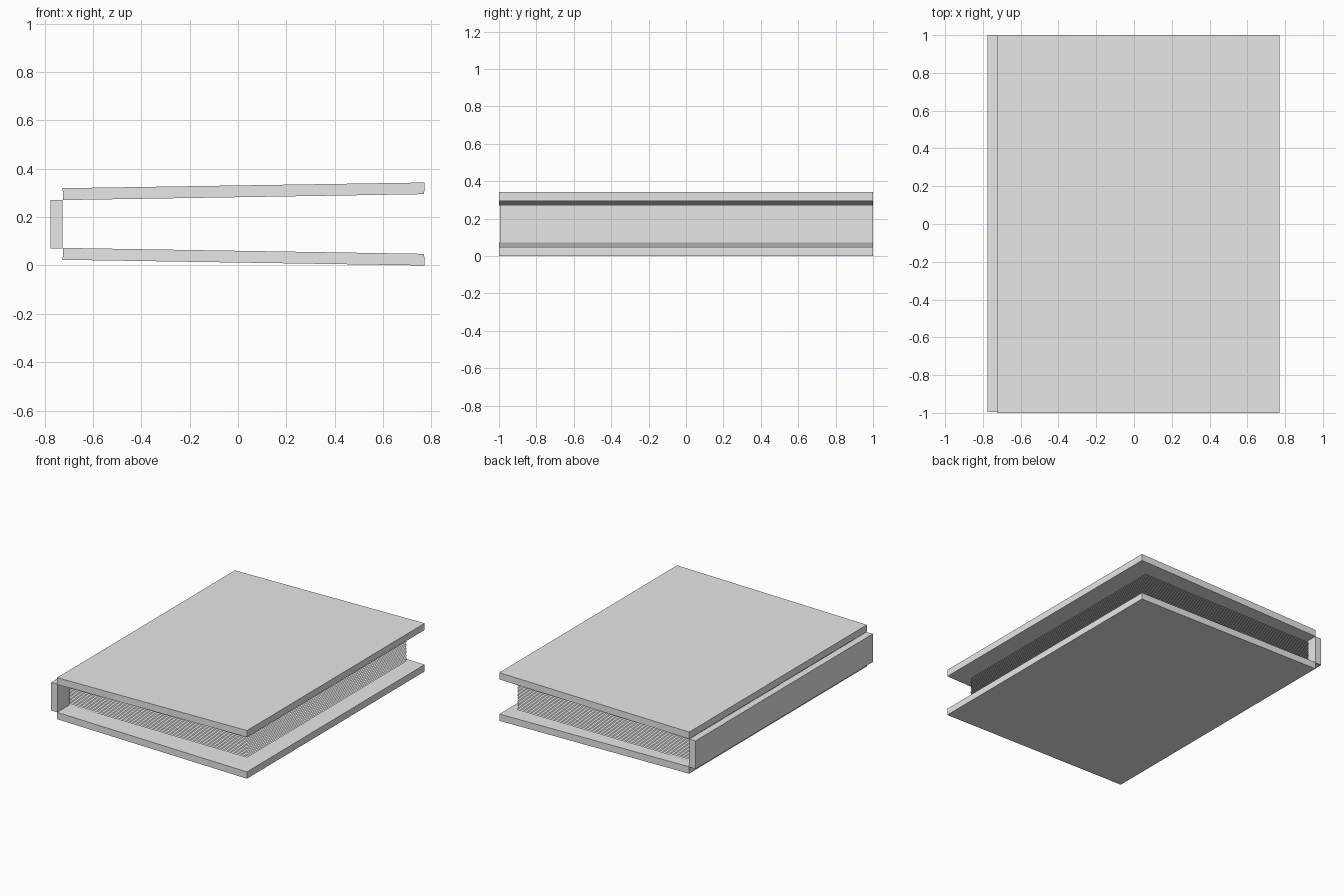
import bpy, bmesh

if "Cube" in bpy.data.objects:
    bpy.data.objects.remove(bpy.data.objects["Cube"])

grey = bpy.data.materials.new("light grey")
grey.diffuse_color = (0.8, 0.8, 0.8, 1)
grey.use_nodes = True
grey.node_tree.nodes["Principled BSDF"].inputs["Base Color"].default_value = grey.diffuse_color


def finish(name, bm):
    mesh = bpy.data.meshes.new(name)
    bm.to_mesh(mesh)
    bm.free()
    mesh.materials.append(grey)
    obj = bpy.data.objects.new(name, mesh)
    bpy.context.collection.objects.link(obj)
    return obj


def prism(name, profile, y0, y1):
    """Extrude an (x, z) profile along y."""
    bm = bmesh.new()
    face = bm.faces.new([bm.verts.new((x, y0, z)) for x, z in profile])
    ext = bmesh.ops.extrude_face_region(bm, geom=[face])
    moved = [v for v in ext["geom"] if isinstance(v, bmesh.types.BMVert)]
    bmesh.ops.translate(bm, verts=moved, vec=(0, y1 - y0, 0))
    bmesh.ops.recalc_face_normals(bm, faces=bm.faces)
    return finish(name, bm)


# Covers, splayed slightly open away from the spine
MID = 0.1715
for name, s in (("top_cover", 1), ("bottom_cover", -1)):
    prism(name, [(-0.724, MID + s * 0.099), (0.77, MID + s * 0.1235),
                 (0.771, MID + s * 0.1715), (-0.725, MID + s * 0.148)], -1, 1)

# Spine
prism("spine", [(-0.775, 0.07), (-0.725, 0.07), (-0.725, 0.27), (-0.775, 0.27)],
      -0.995, 1)

# Stack of single-sheet pages
bm = bmesh.new()
SHEETS = 19
for i in range(SHEETS):
    z = 0.076 + 0.18 * i / (SHEETS - 1)
    bm.faces.new([bm.verts.new((x, y, z)) for x, y in
                  ((-0.725, -0.87), (0.68, -0.87), (0.68, 0.93), (-0.725, 0.93))])
finish("pages", bm)
